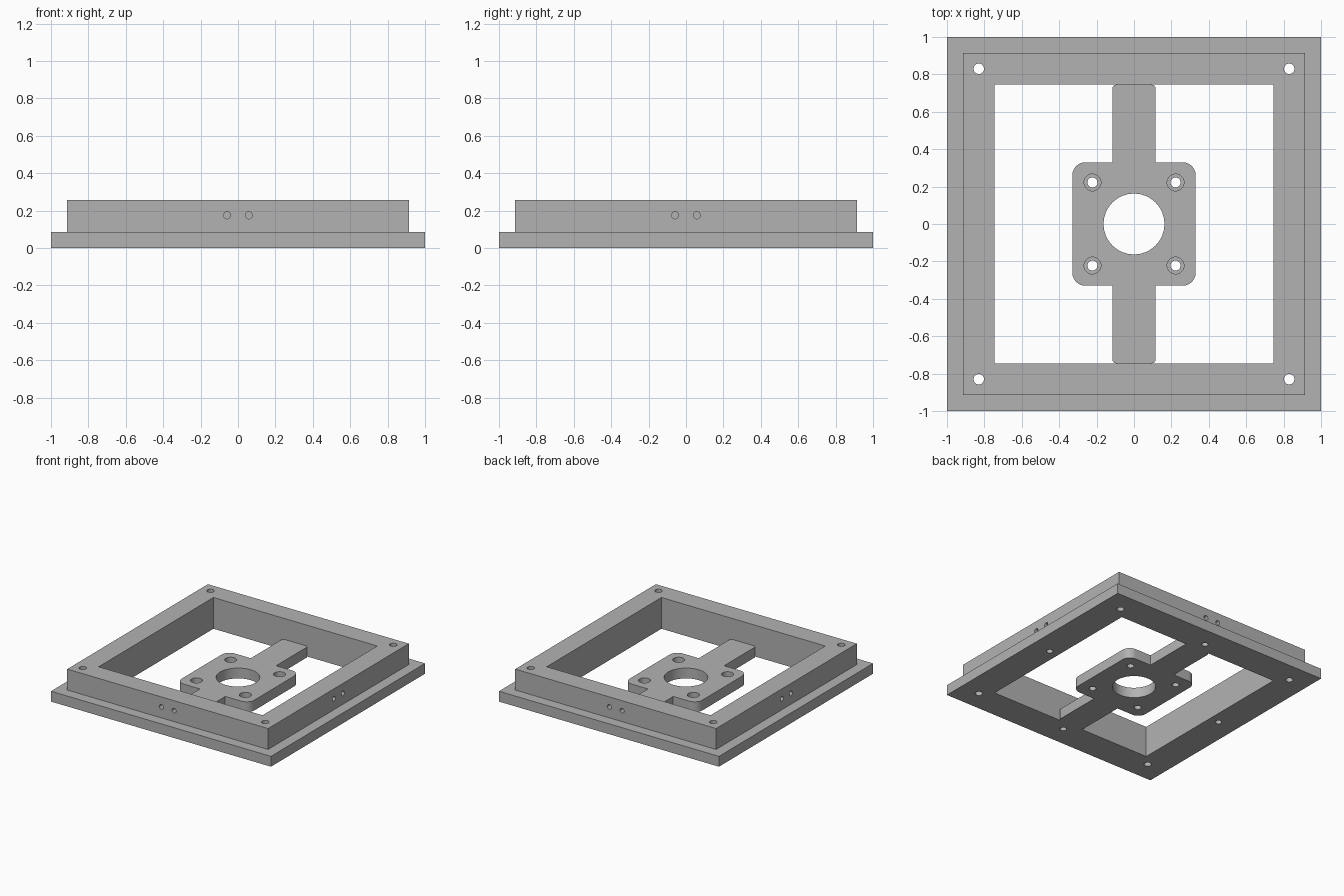
import bpy, bmesh
from math import sin, cos, pi
from mathutils import Matrix

cube = bpy.data.objects.get("Cube")
if cube:
    bpy.data.objects.remove(cube)

FLANGE, RIM = 0.085, 0.257        # top heights of the two steps
OUTER, STEP, INNER = 1.0, 0.913, 0.745

grey = bpy.data.materials.new("plain grey")
grey.use_nodes = True
colour = (0.45, 0.45, 0.45, 1)
grey.diffuse_color = colour
grey.node_tree.nodes["Principled BSDF"].inputs["Base Color"].default_value = colour


def add_object(name, bm):
    bmesh.ops.recalc_face_normals(bm, faces=bm.faces)
    mesh = bpy.data.meshes.new(name)
    bm.to_mesh(mesh)
    bm.free()
    mesh.materials.append(grey)
    obj = bpy.data.objects.new(name, mesh)
    bpy.context.collection.objects.link(obj)
    return obj


def cylinder(bm, radius, start, end, segments=32):
    """Cylinder between two points."""
    axis = end - start
    turn = axis.to_track_quat('Z', 'Y').to_matrix().to_4x4()
    place = Matrix.Translation((start + end) / 2) @ turn
    bmesh.ops.create_cone(bm, cap_ends=True, segments=segments, radius1=radius,
                          radius2=radius, depth=axis.length, matrix=place)


def drill(target, holes):
    """Cut (radius, start, end) holes out of the target."""
    bm = bmesh.new()
    for radius, start, end in holes:
        cylinder(bm, radius, start, end)
    cutter = add_object("hole_cutter", bm)
    cutter.hide_render = True
    mod = target.modifiers.new("holes", 'BOOLEAN')
    mod.operation, mod.solver, mod.object = 'DIFFERENCE', 'EXACT', cutter
    bpy.context.view_layer.objects.active = target
    bpy.ops.object.modifier_apply(modifier=mod.name)
    bpy.data.objects.remove(cutter)


def smooth(obj):
    bpy.ops.object.select_all(action='DESELECT')
    obj.select_set(True)
    bpy.context.view_layer.objects.active = obj
    bpy.ops.object.shade_smooth_by_angle(angle=pi / 6)


def vec(x, y, z):
    return Matrix.Translation((x, y, z)).translation


# Stepped square frame: a closed profile swept round four corners
profile = [(INNER, 0), (OUTER, 0), (OUTER, FLANGE), (STEP, FLANGE), (STEP, RIM), (INNER, RIM)]
corners = [(1, 1), (-1, 1), (-1, -1), (1, -1)]
bm = bmesh.new()
rings = [[bm.verts.new((r * sx, r * sy, z)) for sx, sy in corners] for r, z in profile]
for i, ring in enumerate(rings):
    nxt = rings[(i + 1) % len(rings)]
    for k in range(4):
        j = (k + 1) % 4
        bm.faces.new((ring[k], ring[j], nxt[j], nxt[k]))
frame = add_object("stepped_frame", bm)

# Corner through holes, blind holes under each side, paired holes in each side
holes = [(0.028, vec(0.83 * x, 0.83 * y, -0.1), vec(0.83 * x, 0.83 * y, 0.4)) for x, y in corners]
for k in range(4):
    turn = Matrix.Rotation(k * pi / 2, 4, 'Z')
    holes.append((0.025, turn @ vec(0.83, 0, -0.1), turn @ vec(0.83, 0, 0.12)))
    for side in (-0.058, 0.058):
        holes.append((0.019, turn @ vec(1, side, 0.175), turn @ vec(0.82, side, 0.175)))
drill(frame, holes)
smooth(frame)


def arc(cx, cy, r, steps):
    """Quarter arc from +y round to +x."""
    return [(cx + r * sin(a), cy + r * cos(a)) for a in
            (pi / 2 * i / steps for i in range(steps + 1))]


# Bridge with a rounded mounting plate: one quarter outline mirrored to four
quarter = arc(0.095, INNER - 0.02, 0.02, 4) + [(0.115, 0.33)] + arc(0.26, 0.26, 0.07, 8)
half = quarter + [(x, -y) for x, y in reversed(quarter)]
outline = half + [(-x, y) for x, y in reversed(half)]
bm = bmesh.new()
face = bm.faces.new([bm.verts.new((x, y, 0)) for x, y in outline])
raised = bmesh.ops.extrude_face_region(bm, geom=[face], use_keep_orig=True)["geom"]
bmesh.ops.translate(bm, vec=(0, 0, FLANGE),
                    verts=[v for v in raised if isinstance(v, bmesh.types.BMVert)])
bridge = add_object("mounting_bridge", bm)

# Centre bore, screw holes and their counterbores
screws = [(0.222 * x, 0.222 * y) for x, y in corners]
drill(bridge, [(0.163, vec(0, 0, -0.1), vec(0, 0, 0.2))]
      + [(0.027, vec(x, y, -0.1), vec(x, y, 0.2)) for x, y in screws])
drill(bridge, [(0.045, vec(x, y, 0.04), vec(x, y, 0.2)) for x, y in screws])
smooth(bridge)
